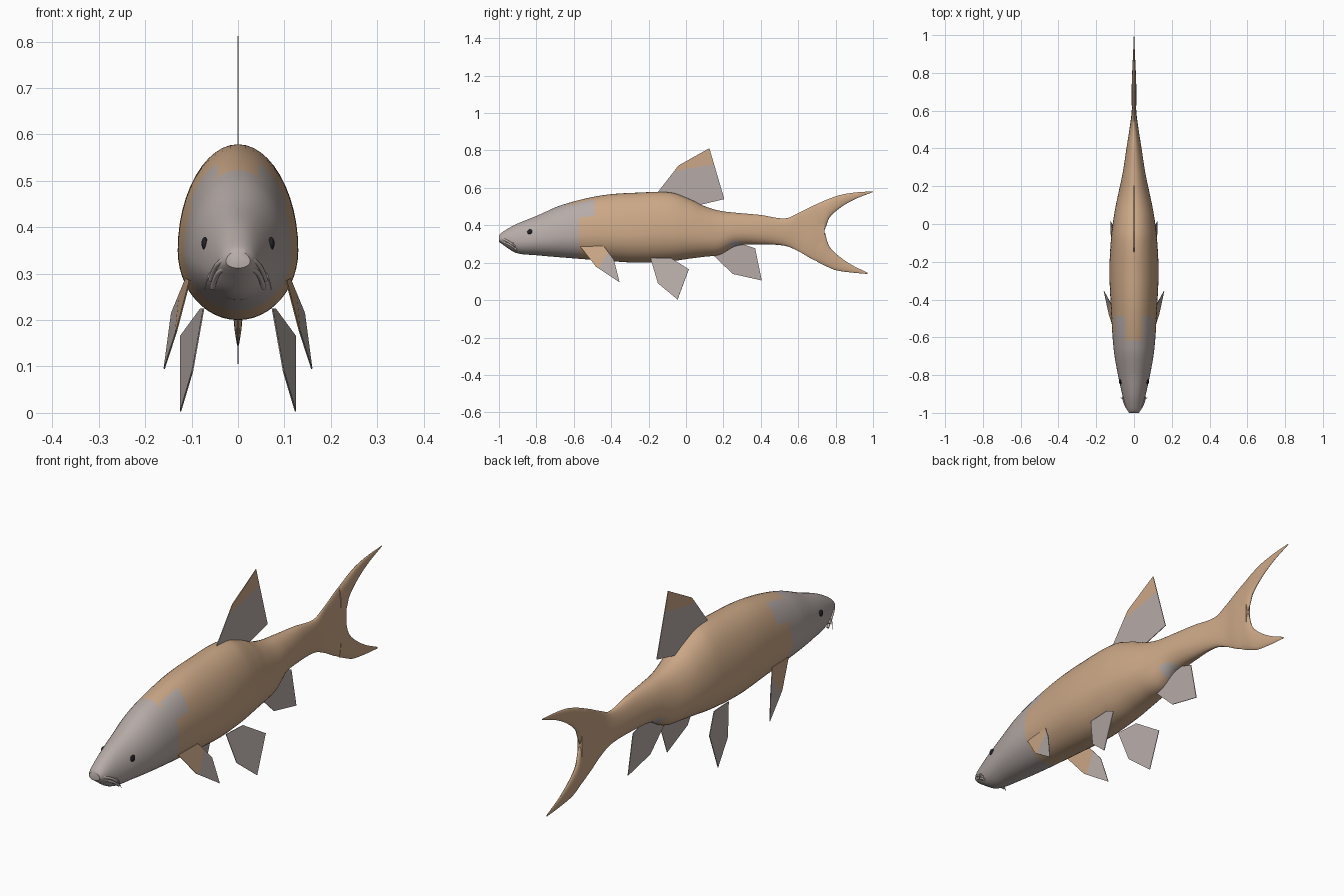
import bpy, bmesh, math
from mathutils import Vector

if "Cube" in bpy.data.objects:
    bpy.data.objects.remove(bpy.data.objects["Cube"], do_unlink=True)


def material(name, rgb):
    m = bpy.data.materials.new(name)
    m.use_nodes = True
    m.diffuse_color = (*rgb, 1)
    bsdf = next(n for n in m.node_tree.nodes if n.type == "BSDF_PRINCIPLED")
    bsdf.inputs["Base Color"].default_value = (*rgb, 1)
    bsdf.inputs["Roughness"].default_value = 0.7
    return m


TAN = material("warm tan", (0.60, 0.39, 0.24))
GREY = material("soft grey", (0.47, 0.41, 0.39))
DARK = material("eye black", (0.015, 0.015, 0.022))


def finish(name, bm, mats, smooth=True):
    bmesh.ops.recalc_face_normals(bm, faces=bm.faces)
    mesh = bpy.data.meshes.new(name)
    bm.to_mesh(mesh)
    bm.free()
    for m in mats:
        mesh.materials.append(m)
    ob = bpy.data.objects.new(name, mesh)
    bpy.context.collection.objects.link(ob)
    if smooth:
        bpy.ops.object.select_all(action="DESELECT")
        bpy.context.view_layer.objects.active = ob
        ob.select_set(True)
        bpy.ops.object.shade_smooth_by_angle(angle=math.radians(50))
    return ob


def sample(stations, y):
    """Smooth interpolation of (bottom, top, half width) along the length."""
    last = len(stations) - 1
    i = next((k for k in range(last) if y <= stations[k + 1][0]), last - 1)
    a, b = stations[i], stations[i + 1]
    p, n = stations[max(i - 1, 0)], stations[min(i + 2, last)]
    h = b[0] - a[0]
    t = (y - a[0]) / h
    out = []
    for k in (1, 2, 3):
        ma = (b[k] - p[k]) / (b[0] - p[0]) * h
        mb = (n[k] - a[k]) / (n[0] - a[0]) * h
        out.append((2*t**3 - 3*t*t + 1) * a[k] + (t**3 - 2*t*t + t) * ma
                   + (3*t*t - 2*t**3) * b[k] + (t**3 - t*t) * mb)
    return out


def loft(stations, rings, segs, belly=0.4):
    bm = bmesh.new()
    y0, y1 = stations[0][0], stations[-1][0]
    prev = None
    for r in range(rings + 1):
        y = y0 + (y1 - y0) * r / rings
        bottom, top, w = sample(stations, y)
        mid = bottom + belly * (top - bottom)
        ring = []
        for s in range(segs):
            a = 2 * math.pi * s / segs
            rise = top - mid if math.sin(a) > 0 else mid - bottom
            ring.append(bm.verts.new((w * math.cos(a), y, mid + rise * math.sin(a))))
        if prev:
            for s in range(segs):
                e = (s + 1) % segs
                bm.faces.new((prev[s], prev[e], ring[e], ring[s]))
        else:
            bm.faces.new(ring)
        prev = ring
    bm.faces.new(prev)
    return bm


# Body: length, bottom, top, half width
BODY = [
    (-1.0, .312, .348, .026), (-.98, .297, .365, .038), (-.91, .253, .405, .060),
    (-.80, .240, .450, .085), (-.66, .228, .510, .108), (-.45, .212, .560, .122),
    (-.25, .200, .575, .130), (-.08, .208, .575, .122), (.02, .222, .540, .110),
    (.10, .232, .502, .096), (.18, .243, .478, .079), (.27, .290, .467, .060),
    (.40, .298, .455, .040), (.53, .290, .437, .020), (.60, .262, .465, .012),
    (.67, .222, .500, .013), (.74, .190, .532, .011)]
bm = loft(BODY, 150, 48)
for f in bm.faces:
    c = f.calc_center_median()
    # grey head with a lobed edge, and a grey spot under the tail stem
    edge = -.575 + .09 * min(max((c.z - .43) / .03, 0), 1)
    if abs(c.x) < .05 and c.z > .4:
        edge = -.62
    spot = .23 < c.y < .36 and c.z < .315 and c.y < .60 - c.z
    f.material_index = 1 if c.y < edge or spot else 0
finish("body", bm, [TAN, GREY])

# Forked tail lobes
UPPER = [(.70, .366, .513, .012), (.74, .368, .532, .012), (.76, .430, .540, .011),
         (.82, .490, .561, .009), (.90, .538, .575, .005), (1.0, .578, .582, .001)]
LOWER = [(.70, .205, .370, .012), (.74, .186, .367, .012), (.76, .176, .300, .011),
         (.80, .160, .250, .009), (.88, .148, .192, .005), (.97, .140, .147, .001)]
for name, lobe in (("tail_upper_lobe", UPPER), ("tail_lower_lobe", LOWER)):
    finish(name, loft(lobe, 24, 16, .5), [TAN])


# Fins: thin angular plates, optionally split in two colours along a line
def fin(name, pts, mirror=1, split=None):
    bm = bmesh.new()
    face = bm.faces.new([bm.verts.new((x * mirror, y, z)) for x, y, z in pts])
    if split:
        (ya, za), (yb, zb) = split
        normal = Vector((0, za - zb, yb - ya))
        origin = Vector((0, ya, za))
        bmesh.ops.bisect_plane(bm, geom=bm.verts[:] + bm.edges[:] + bm.faces[:],
                               plane_co=origin, plane_no=normal)
        for f in bm.faces:
            inside = (f.calc_center_median() - origin).dot(normal) > 0
            f.material_index = 1 if inside else 0
    ob = finish(name, bm, [GREY, TAN], smooth=False)
    mod = ob.modifiers.new("thickness", "SOLIDIFY")
    mod.thickness = .003
    mod.offset = 0


fin("dorsal_fin", [(0, -.15, .56), (0, -.15, .578), (0, -.04, .72), (0, .125, .812),
                   (0, .205, .54), (0, .07, .508), (0, -.02, .53)],
    split=((.0, .70), (.15, .728)))
fin("anal_fin", [(0, .14, .245), (0, .25, .14), (0, .405, .105), (0, .37, .277),
                 (0, .27, .31)])
PELVIC = [(.074, -.19, .225), (.098, -.15, .09), (.124, -.045, .003),
          (.124, .015, .165), (.08, -.08, .225)]
PECTORAL = [(.104, -.565, .285), (.132, -.48, .178), (.159, -.355, .095),
            (.143, -.385, .215), (.112, -.44, .29)]


# Face details
def tube(name, pts, radius, taper=1.0):
    cu = bpy.data.curves.new(name, "CURVE")
    cu.dimensions = "3D"
    cu.bevel_depth = radius
    cu.bevel_resolution = 2
    cu.use_fill_caps = True
    sp = cu.splines.new("NURBS")
    sp.points.add(len(pts) - 1)
    sp.use_endpoint_u = True
    sp.order_u = 3
    for i, p in enumerate(pts):
        sp.points[i].co = (*p, 1)
        sp.points[i].radius = 1 + (taper - 1) * i / (len(pts) - 1)
    cu.materials.append(GREY)
    bpy.context.collection.objects.link(bpy.data.objects.new(name, cu))


def both(pts):
    return [(-x, y, z) for x, y, z in reversed(pts)] + pts


LIP = [(.018, -.993, .332), (.038, -.975, .326), (.053, -.94, .308), (.058, -.915, .287)]
tube("upper_lip", both(LIP), .006)
tube("lower_lip", both([(x * .95, y + .008, z - .017) for x, y, z in LIP]), .006)

for side, s in (("left", 1), ("right", -1)):
    fin(side + "_pelvic_fin", PELVIC, s)
    fin(side + "_pectoral_fin", PECTORAL, s, split=((-.47, .165), (-.395, .29)))
    tube(side + "_barbel", [(s * .055, -.925, .305), (s * .066, -.925, .298),
                            (s * .072, -.915, .265)], .003, .3)
    # Eye bead resting on the cheek
    bottom, top, w = sample(BODY, -.835)
    mid = bottom + .4 * (top - bottom)
    x = w * math.sqrt(1 - ((.365 - mid) / (top - mid)) ** 2)
    bm = bmesh.new()
    bmesh.ops.create_uvsphere(bm, u_segments=16, v_segments=10, radius=.014)
    bmesh.ops.scale(bm, vec=(.5, 1, 1), verts=bm.verts)
    bmesh.ops.translate(bm, vec=(s * x, -.835, .365), verts=bm.verts)
    finish(side + "_eye", bm, [DARK])
